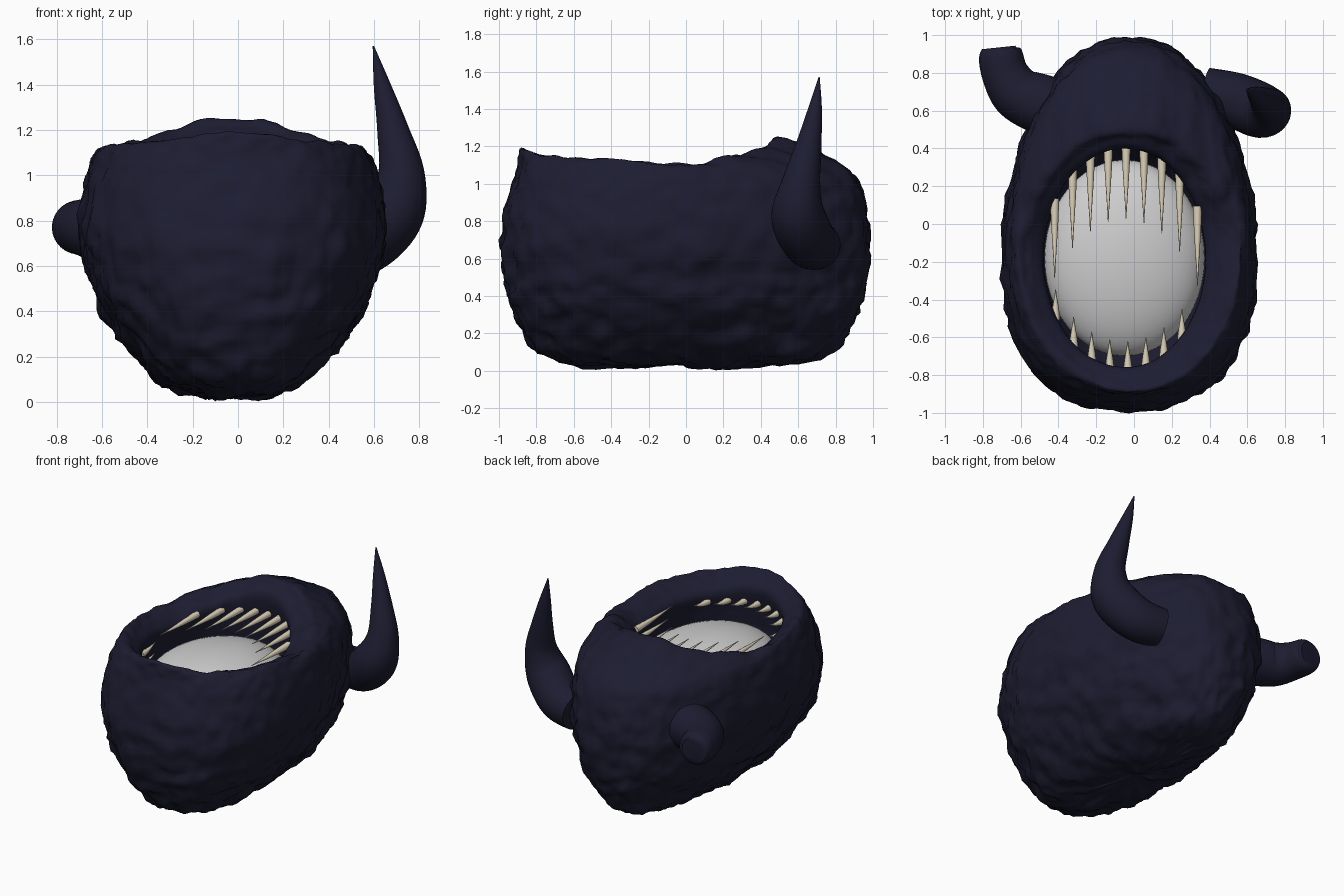
import bpy, bmesh, math
from mathutils import Vector, noise

cube = bpy.data.objects.get("Cube")
if cube:
    bpy.data.objects.remove(cube, do_unlink=True)


def material(name, rgb, rough=0.7):
    m = bpy.data.materials.new(name)
    m.use_nodes = True
    m.diffuse_color = (*rgb, 1)
    bsdf = next(n for n in m.node_tree.nodes if n.type == 'BSDF_PRINCIPLED')
    bsdf.inputs["Base Color"].default_value = (*rgb, 1)
    bsdf.inputs["Roughness"].default_value = rough
    return m


HIDE = material("dark navy hide", (0.012, 0.012, 0.031))
IVORY = material("ivory", (0.75, 0.67, 0.5))
PALE = material("pale grey", (0.62, 0.62, 0.62))


def finish(bm, name, mat):
    bmesh.ops.recalc_face_normals(bm, faces=bm.faces)
    for f in bm.faces:
        f.smooth = True
    me = bpy.data.meshes.new(name)
    bm.to_mesh(me)
    bm.free()
    me.materials.append(mat)
    ob = bpy.data.objects.new(name, me)
    bpy.context.scene.collection.objects.link(ob)
    return ob


def spline(pts, steps):
    """Smooth path of vectors through the given key vectors."""
    out = []
    for i in range(len(pts) - 1):
        a, b, c, d = pts[max(i - 1, 0)], pts[i], pts[i + 1], pts[min(i + 2, len(pts) - 1)]
        for s in range(steps):
            t = s / steps
            out.append(0.5 * (2 * b + (c - a) * t + (2 * a - 5 * b + 4 * c - d) * t * t
                              + (3 * b - a - 3 * c + d) * t ** 3))
    return out + [pts[-1]]


def skin(rows, cap=False):
    """Bridge closed rings of points into one surface."""
    bm = bmesh.new()
    vs = [[bm.verts.new(p) for p in row] for row in rows]
    n = len(rows[0])
    for r0, r1 in zip(vs, vs[1:]):
        for j in range(n):
            k = (j + 1) % n
            bm.faces.new((r0[j], r0[k], r1[k], r1[j]))
    if cap:
        bm.faces.new(vs[0])
        bm.faces.new(vs[-1])
    bmesh.ops.remove_doubles(bm, verts=bm.verts, dist=0.0005)
    return bm


def ramp(x, pts):
    for (x0, y0), (x1, y1) in zip(pts, pts[1:]):
        if x <= x1:
            t = max(0, (x - x0) / (x1 - x0))
            return y0 + (y1 - y0) * t * t * (3 - 2 * t)
    return pts[-1][1]


# ---- Body: egg-shaped sack with a mouth opening on top
SEGMENTS, STEPS = 180, 5
SIDE_PROFILE = [(0.025, 0, 0), (0.03, 0.18, 0.5), (0.08, 0.44, 0.77), (0.2, 0.63, 0.88),
                (0.35, 0.8, 0.95), (0.5, 0.9, 0.98), (0.7, 0.985, 1), (0.9, 0.965, 0.97),
                (1.04, 0.92, 0.92)]
RIM_HEIGHT = [(-0.9, 1.19), (-0.75, 1.15), (-0.5, 1.135), (0, 1.1), (0.28, 1.15),
              (0.43, 1.195), (0.52, 1.25)]
MOUTH = Vector((-0.05, -0.18, 0))
MOUTH_X, MOUTH_Y = 0.43, 0.58


def plan(a):
    """Outer outline: squared-off ends, narrowing towards the back."""
    c, s = math.cos(a), math.sin(a)
    e = 1 - (0.2 if s < 0 else 0.15) * min(1, abs(s) * 3)
    y = math.copysign(abs(s) ** e, s)
    x = math.copysign(abs(c) ** e, c)
    return 0.685 * x * (1 - (0.2 if y > 0 else 0.06) * y), 0.985 * y


def body_keys(a):
    px, py = plan(a)
    keys = [Vector((px * sx - 0.025, py * sy, z)) for z, sx, sy in SIDE_PROFILE]
    c, s = math.cos(a), math.sin(a)
    crest = Vector((-0.025 + 0.57 * c, -0.18 + 0.7 * s, 0))
    crest.z = ramp(crest.y, RIM_HEIGHT)
    shoulder = keys[-1].lerp(crest, 0.5) + Vector((0, 0, 0.025))
    oval = Vector((MOUTH_X * c, MOUTH_Y * s, 0))
    lip = MOUTH + oval + Vector((0, 0, crest.z - 0.1))
    slope = crest.lerp(lip, 0.5) + Vector((0, 0, 0.015))
    keys += [shoulder, crest, slope, lip]
    # mouth wall and floor
    for scale, z in ((1.04, 0.9), (1.03, 0.72), (0.7, 0.48), (0, 0.42)):
        keys.append(MOUTH + oval * scale + Vector((0, 0, z)))
    return keys


columns = [spline(body_keys(math.tau * j / SEGMENTS), STEPS) for j in range(SEGMENTS)]
bm = skin(list(zip(*columns)))
bmesh.ops.recalc_face_normals(bm, faces=bm.faces)
bm.normal_update()
moves = []
for v in bm.verts:
    p = v.co
    inside = ((p.x - MOUTH.x) / 0.5) ** 2 + ((p.y - MOUTH.y) / 0.65) ** 2 < 1 and p.z > 0.4
    # lumpy flanks, smoother crown
    weight = 0.12 if inside else ramp(p.z, [(0.0, 1.0), (0.6, 0.9), (1.1, 0.5), (1.3, 0.4)])
    q = Vector((p.x, p.y, p.z * 1.4))
    lump = (0.018 * noise.noise(q * 5) + 0.026 * noise.noise(q * 10 + Vector((7, 3, 1)))
            + 0.014 * noise.noise(q * 21))
    moves.append((v, v.normal * lump * weight))
for v, d in moves:
    v.co += d
    v.co.z = max(v.co.z, 0)
finish(bm, "body", HIDE)


# ---- Horns and teeth: tapered tubes along a path of (x, y, z, radius)
def tube(name, path, mat, sides, steps):
    pts = spline([Vector(p) for p in path], steps)
    rows = []
    for i, p in enumerate(pts):
        tangent = (pts[min(i + 1, len(pts) - 1)].xyz - pts[max(i - 1, 0)].xyz).normalized()
        u = tangent.cross(Vector((0.6, 0.5, -0.6))).normalized()
        w = tangent.cross(u)
        rows.append([p.xyz + (u * math.cos(a) + w * math.sin(a)) * max(p.w, 0.002)
                     for a in (math.tau * k / sides for k in range(sides))])
    ob = finish(skin(rows, cap=True), name, mat)
    bpy.ops.object.select_all(action='DESELECT')
    ob.select_set(True)
    bpy.context.view_layer.objects.active = ob
    bpy.ops.object.shade_smooth_by_angle(angle=math.radians(50))


tube("left_horn", [(0.37, 0.7, 0.67, 0.13), (0.54, 0.655, 0.7, 0.145), (0.675, 0.6, 0.83, 0.145),
                   (0.72, 0.615, 1.0, 0.105), (0.683, 0.655, 1.2, 0.07),
                   (0.635, 0.69, 1.4, 0.037), (0.597, 0.712, 1.57, 0.003)], HIDE, 32, 8)
tube("right_broken_horn", [(-0.34, 0.58, 0.75, 0.17), (-0.48, 0.63, 0.765, 0.16),
                           (-0.61, 0.69, 0.765, 0.145), (-0.68, 0.79, 0.77, 0.125),
                           (-0.708, 0.9, 0.77, 0.115), (-0.713, 0.935, 0.77, 0.085)],
     HIDE, 32, 8)


def tooth(name, x, side, length, z, rise):
    y = MOUTH.y + side * MOUTH_Y * math.sqrt(1 - ((x - MOUTH.x) / MOUTH_X) ** 2)
    path = [(x, y + side * 0.02 - side * length * t, z + rise * t * t, r)
            for t, r in ((0, 0.024), (0.3, 0.019), (0.65, 0.01), (1, 0.001))]
    tube(name, path, IVORY, 8, 2)


for i in range(9):
    tooth(f"back_tooth_{i + 1}", -0.42 + 0.0945 * i, 1, 0.39 + 0.03 * abs(i - 4) / 4, 1.035, 0.01)
for i in range(8):
    tooth(f"front_tooth_{i + 1}", -0.415 + 0.0955 * i, -1, 0.16, 0.99, 0.03)

# ---- Pale low dome filling the mouth
bm = bmesh.new()
bmesh.ops.create_uvsphere(bm, u_segments=48, v_segments=24, radius=1)
bmesh.ops.scale(bm, vec=(0.425, 0.52, 0.2), verts=bm.verts)
bmesh.ops.translate(bm, vec=(-0.05, -0.18, 0.8), verts=bm.verts)
finish(bm, "mouth_orb", PALE)
